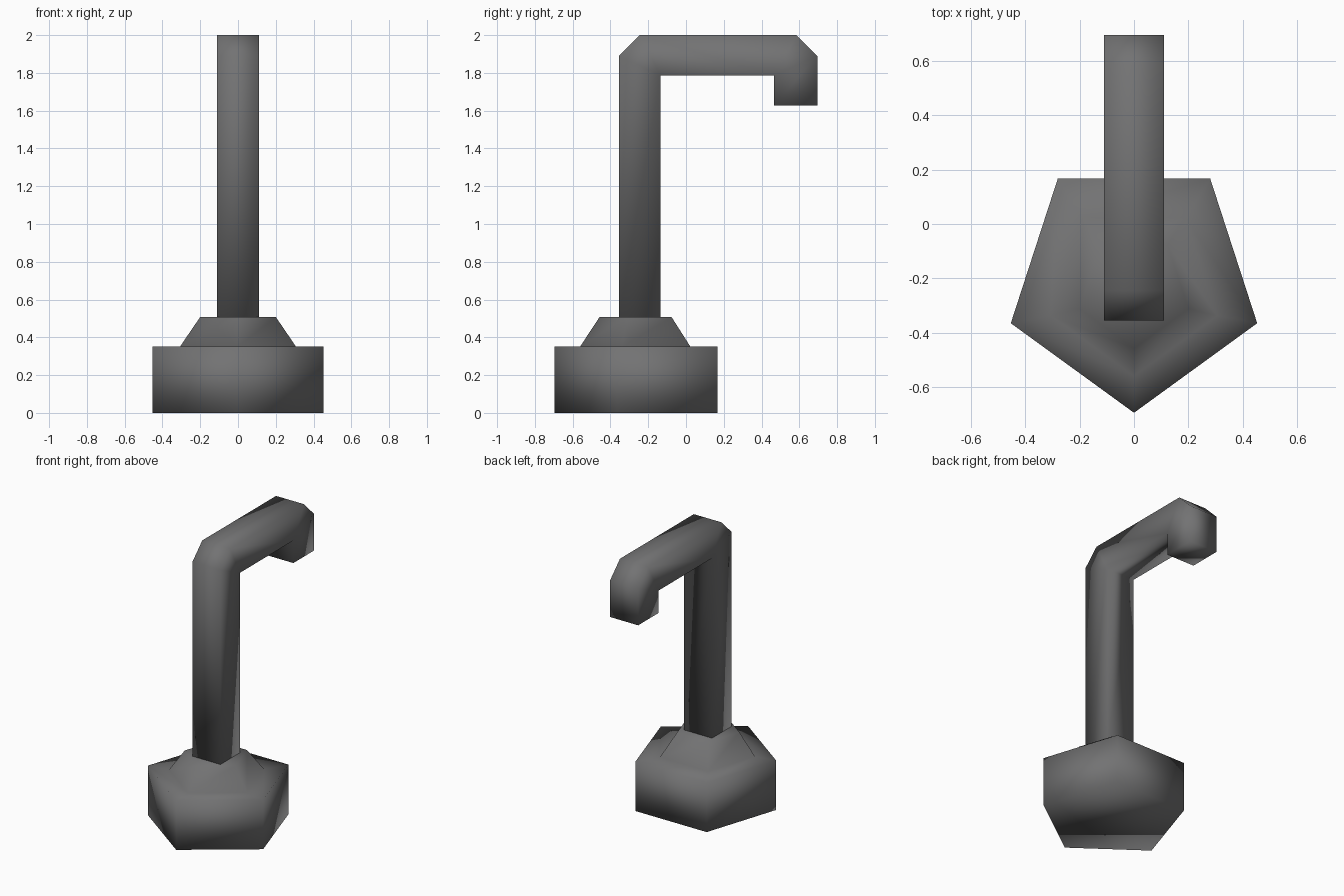
import bpy, bmesh, math

if "Cube" in bpy.data.objects:
    bpy.data.objects.remove(bpy.data.objects["Cube"])

grey = bpy.data.materials.new("dark_grey")
grey.diffuse_color = (0.17, 0.17, 0.172, 1)
grey.use_nodes = True
grey.node_tree.nodes["Principled BSDF"].inputs["Base Color"].default_value = grey.diffuse_color


def loft(name, rings):
    """Skin a list of equal-length rings, cap both ends, shade smooth."""
    bm = bmesh.new()
    loops = [[bm.verts.new(p) for p in ring] for ring in rings]
    n = len(loops[0])
    for a, b in zip(loops, loops[1:]):
        for i in range(n):
            j = (i + 1) % n
            bm.faces.new((a[i], a[j], b[j], b[i]))
    bm.faces.new(loops[0][::-1])
    bm.faces.new(loops[-1])
    bmesh.ops.remove_doubles(bm, verts=bm.verts, dist=0.0005)
    bmesh.ops.recalc_face_normals(bm, faces=bm.faces)
    for f in bm.faces:
        f.smooth = True
    me = bpy.data.meshes.new(name)
    bm.to_mesh(me)
    bm.free()
    me.materials.append(grey)
    ob = bpy.data.objects.new(name, me)
    bpy.context.collection.objects.link(ob)
    return ob


def pentagon(r, cy, z):
    angles = [math.radians(-90 + 72 * i) for i in range(5)]
    return [(r * math.cos(a), cy + r * math.sin(a), z) for a in angles]


# Five-sided base with a stepped, tapered collar
loft("base", [pentagon(0.477, -0.218, 0.0), pentagon(0.477, -0.218, 0.352),
              pentagon(0.322, -0.238, 0.352), pentagon(0.211, -0.247, 0.507)])

# Square hooked post: outer and inner (y, z) points along the bend
W = 0.11
path = [((-0.355, 0.50), (-0.135, 0.50)),
        ((-0.355, 1.89), (-0.135, 1.787)),
        ((-0.245, 2.00), (-0.135, 1.787)),
        ((0.585, 2.00), (0.465, 1.787)),
        ((0.695, 1.89), (0.465, 1.787)),
        ((0.695, 1.627), (0.465, 1.627))]
loft("hooked_post", [[(-W, *o), (W, *o), (W, *i), (-W, *i)] for o, i in path])
